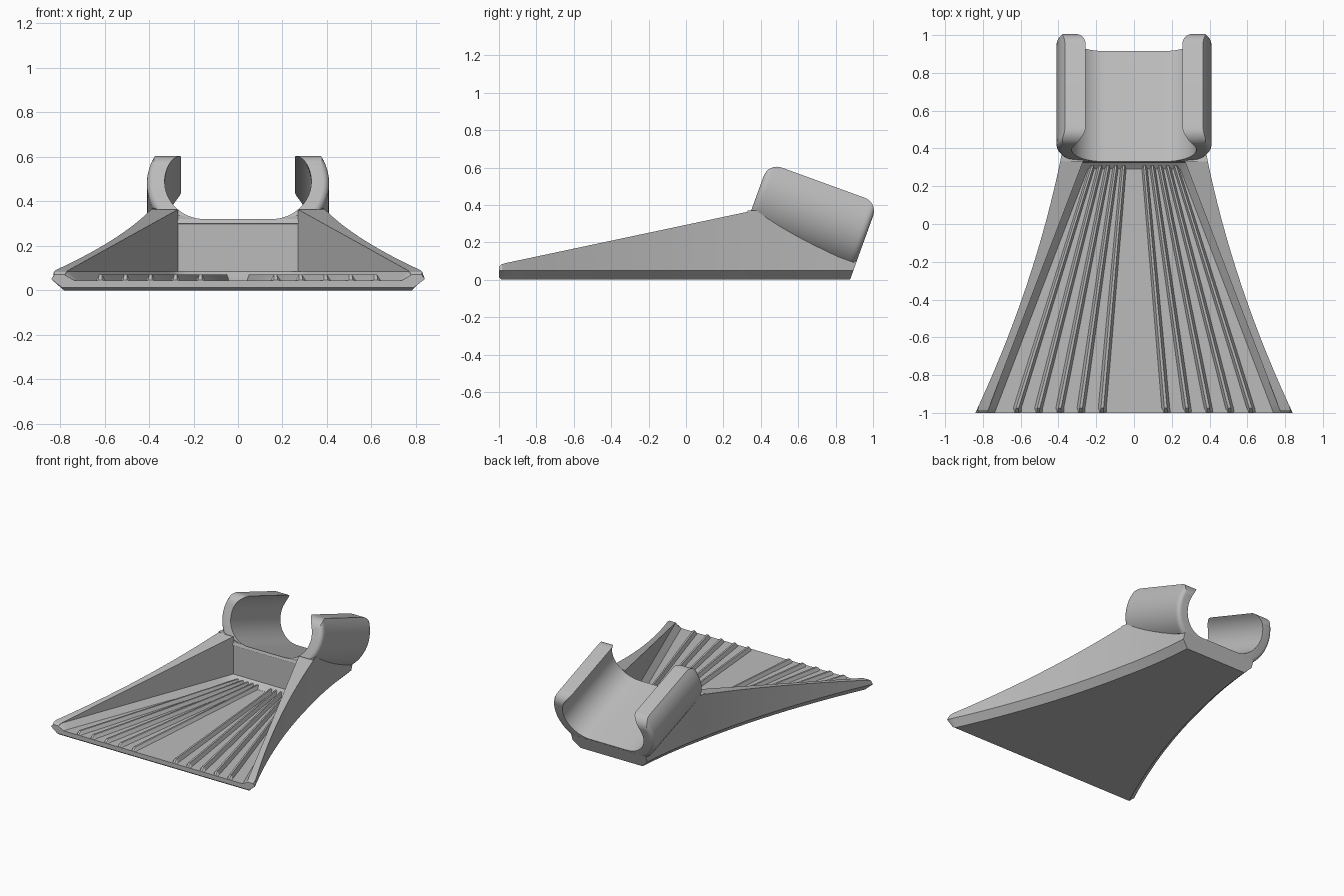
import bpy, bmesh
from math import asin, cos, sin, sqrt, radians

cube = bpy.data.objects.get("Cube")
if cube:
    bpy.data.objects.remove(cube)

grey = bpy.data.materials.new("matte_grey")
grey.use_nodes = True
grey.diffuse_color = (0.5, 0.5, 0.5, 1)
grey.node_tree.nodes["Principled BSDF"].inputs["Base Color"].default_value = (0.5, 0.5, 0.5, 1)

TILT = radians(20)
SLOPE = sin(TILT) / cos(TILT)
FLOOR = 0.045
BACK_Y = 0.33      # back wall of the tray
SEAT_Z = 0.32      # front height of the cradle floor


def loft(name, sections):
    """Skin a row of closed sections that have equal point counts."""
    bm = bmesh.new()
    rings = [[bm.verts.new(p) for p in s] for s in sections]
    n = len(rings[0])
    for a, b in zip(rings, rings[1:]):
        for i in range(n):
            j = (i + 1) % n
            bm.faces.new((a[i], a[j], b[j], b[i]))
    bm.faces.new(rings[0])
    bm.faces.new(rings[-1])
    bmesh.ops.recalc_face_normals(bm, faces=bm.faces)
    mesh = bpy.data.meshes.new(name)
    bm.to_mesh(mesh)
    bm.free()
    obj = bpy.data.objects.new(name, mesh)
    bpy.context.collection.objects.link(obj)
    mesh.materials.append(grey)
    bpy.ops.object.select_all(action='DESELECT')
    obj.select_set(True)
    bpy.context.view_layer.objects.active = obj
    bpy.ops.object.shade_smooth_by_angle(angle=radians(25))
    return obj


def mirrored(half):
    """Close a half section by mirroring it across x = 0."""
    return half + [(-p[0], *p[1:]) for p in reversed(half)]


def outer_width(y):
    return 0.47 - 0.272 * y + 0.098 * y * y


def inner_width(y):
    return 0.27 + 0.382 * (BACK_Y - y)


def rim_height(y):
    return 0.09 + 0.212 * (y + 0.96)


# Flared tray with raised side walls
def tray_section(y, top, trim=0.0, floor=FLOOR, low=0.0):
    w, xi = outer_width(y), inner_width(y)
    half = [(w - 0.05, y, low), (w, y, 0.05), (w - trim, y, top), (xi, y, top),
            (xi, y, min(0.085, top - 0.002)), (xi - 0.04, y, floor)]
    return mirrored(half)


sections = [tray_section(-1, 0.07, 0.015, low=0.012), tray_section(-0.985, 0.083, 0.005)]
for i in range(15):
    y = -0.96 + i * (0.29 + 0.96) / 14
    sections.append(tray_section(y, rim_height(y)))
sections.append(tray_section(BACK_Y, rim_height(BACK_Y), floor=0.085))
loft("tray", sections)


# Solid block that carries the cradle
def block_section(t):
    yb = BACK_Y + (0.877 - BACK_Y) * t

    def seat(n):
        z = (n + SEAT_Z * cos(TILT) - sin(TILT) * (yb - BACK_Y)) / (cos(TILT) + sin(TILT) * SLOPE * t)
        return min(z, 0.37)

    w = outer_width(yb + 0.1 * t * (1 - t))
    edge = 0.20 - sqrt(0.26 ** 2 - (w - 0.15) ** 2)
    half = [(w - 0.05, 0), (w, 0.05), (w, max(seat(edge), 0.055)), (0.15, seat(-0.01))]
    return mirrored([(x, yb + z * SLOPE * t, z) for x, z in half])


loft("cradle_block", [block_section(i / 12) for i in range(13)])

# Open, tilted cradle with two curled arms
CX, CN, R_IN, R_OUT = 0.15, 0.18, 0.18, 0.26
LENGTH, ROUND, BEVEL = 0.623, 0.075, 0.03


def arc(radius, start, end, steps=18):
    angles = [start + (end - start) * k / steps for k in range(steps + 1)]
    return [(CX + radius * cos(a), CN + radius * sin(a)) for a in angles]


def cradle_section(u):
    d = min(u, LENGTH - u)
    r = max(0, ROUND - d)
    top = 0.325 - ROUND + sqrt(ROUND ** 2 - r ** 2) - CN
    b = max(0, BEVEL - d)
    ro = R_OUT - BEVEL + sqrt(BEVEL ** 2 - b ** 2)
    half = arc(R_IN, radians(-90), asin(top / R_IN))
    half += arc(ro, asin(top / ro), asin((-0.02 - CN) / ro))
    half.append((CX, -0.02))
    return mirrored([(x, BACK_Y + u * cos(TILT) + n * sin(TILT),
                      SEAT_Z - u * sin(TILT) + n * cos(TILT)) for x, n in half])


ends = [ROUND * (1 - cos(radians(90 * k / 8))) for k in range(9)]
loft("cradle", [cradle_section(u) for u in ends + [LENGTH - e for e in reversed(ends)]])


# Converging ridges on the tray floor
def ridge_section(x, y, half_width, height):
    base = FLOOR - 0.005
    return [(x - half_width, y, base), (x + half_width, y, base),
            (x + half_width * 0.3, y, base + height), (x - half_width * 0.3, y, base + height)]


for side, label in ((1, "left"), (-1, "right")):
    for i in range(5):
        front, back = side * (0.17 + 0.1125 * i), side * (0.055 + 0.041 * i)
        loft(f"{label}_ridge_{i + 1}", [
            ridge_section(front, -0.998, 0.026, 0.007),
            ridge_section(front - side * 0.002, -0.975, 0.024, 0.03),
            ridge_section(back, 0.31, 0.017, 0.03)])
